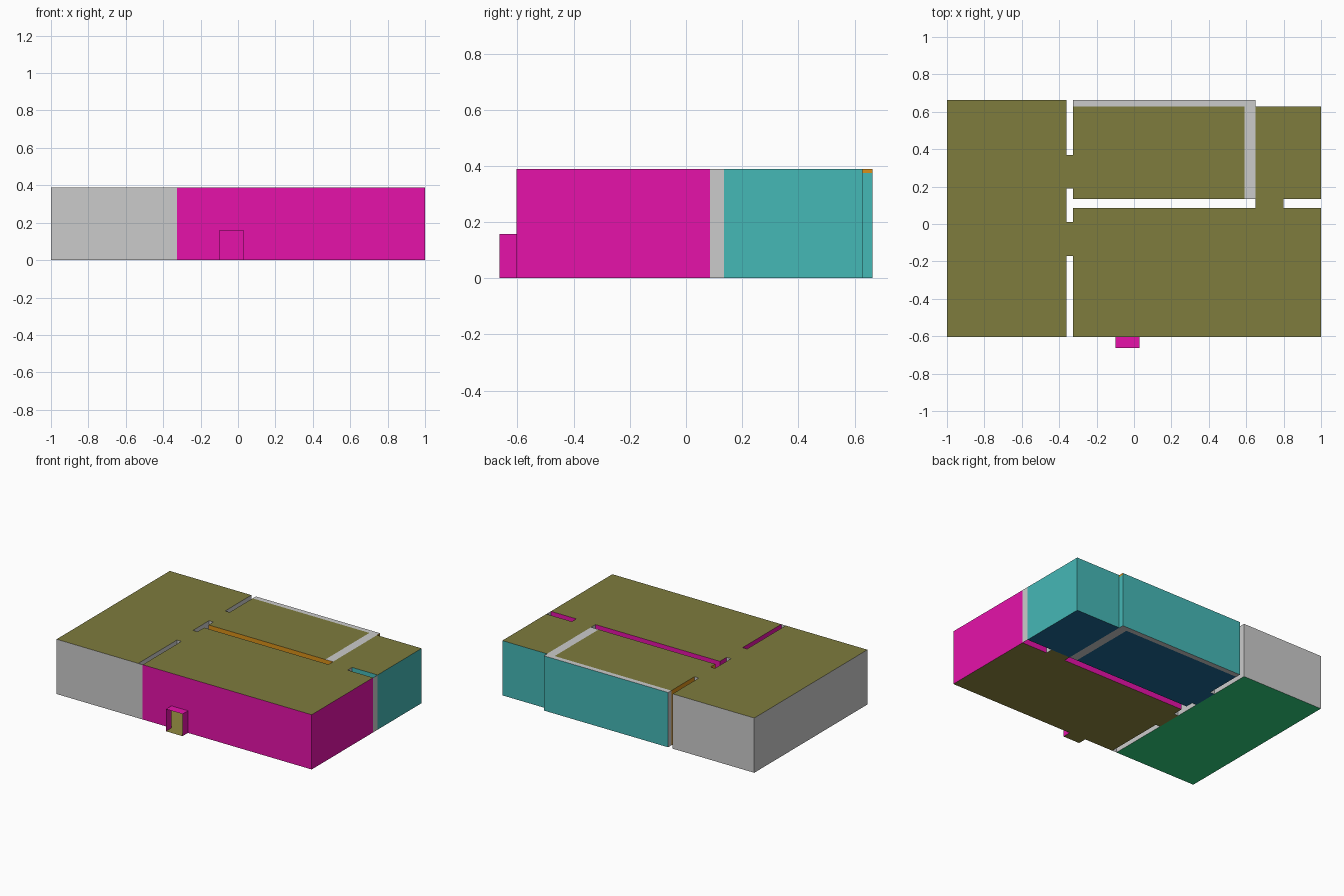
import bpy, bmesh

if "Cube" in bpy.data.objects:
    bpy.data.objects.remove(bpy.data.objects["Cube"])

H, LOW, DOOR = 0.388, 0.375, 0.157    # room height, step trim height, entry height
XL, XR = -0.36, -0.325                # gap between left room and right rooms
YF, YB = 0.085, 0.135                 # gap between front and back rooms
YP, Y0, Y1, Y2 = -0.664, -0.603, 0.628, 0.664  # porch, front, recessed back, main back


def mat(name, rgb):
    m = bpy.data.materials.new(name)
    m.diffuse_color = (*rgb, 1)
    m.use_nodes = True
    m.node_tree.nodes["Principled BSDF"].inputs["Base Color"].default_value = m.diffuse_color
    return m


MAGENTA = mat("magenta", (0.79, 0.006, 0.40))
TEAL = mat("teal", (0.06, 0.48, 0.47))
ORANGE = mat("orange", (0.70, 0.28, 0.01))
OLIVE = mat("olive", (0.21, 0.20, 0.048))
FLOOR_OLIVE = mat("floor_olive", (0.28, 0.25, 0.05))
GREEN = mat("green", (0.03, 0.65, 0.22))
NAVY = mat("navy", (0.013, 0.14, 0.30))


def make(name, quads, material=None):
    bm = bmesh.new()
    for q in quads:
        bm.faces.new([bm.verts.new(p) for p in q])
    bmesh.ops.remove_doubles(bm, verts=bm.verts, dist=1e-5)
    me = bpy.data.meshes.new(name)
    bm.to_mesh(me)
    bm.free()
    ob = bpy.data.objects.new(name, me)
    bpy.context.collection.objects.link(ob)
    if material:
        me.materials.append(material)
    return ob


def walls(name, paths, material=None, z0=0, z1=H):
    """Upright sheets along plan paths."""
    quads = []
    for path in paths:
        for (ax, ay), (bx, by) in zip(path, path[1:]):
            quads.append([(ax, ay, z0), (bx, by, z0), (bx, by, z1), (ax, ay, z1)])
    return make(name, quads, material)


def slabs(name, rects, z, material=None, up=True):
    """Level sheets from plan rectangles x0, x1, y0, y1."""
    quads = []
    for x0, x1, y0, y1 in rects:
        q = [(x0, y0, z), (x1, y0, z), (x1, y1, z), (x0, y1, z)]
        quads.append(q if up else q[::-1])
    return make(name, quads, material)


# Plan areas
left = (-1, XL, Y0, Y2)
front = (XR, 1, Y0, YF)
back = (XR, 0.59, YB, Y1)
closet = (0.65, 1, YB, Y1)
door_a = (XL, XR, 0.19, 0.37)
door_b = (XL, XR, -0.17, 0.01)
door_c = (0.65, 0.80, YF, YB)

# Ceilings and floors
slabs("ceilings", [left, front, back, closet, door_a, door_b, door_c], H, OLIVE)
slabs("left_floor", [left], 0, GREEN, False)
slabs("front_floor", [front, door_b, door_c, (-0.10, 0.03, YP, Y0)], 0, FLOOR_OLIVE, False)
slabs("back_floor", [back, closet, door_a], 0, NAVY, False)

# Left room walls, open at its two doorways
walls("left_walls", [[(XL, -0.17), (XL, Y0), (-1, Y0), (-1, Y2), (XL, Y2), (XL, 0.37)],
                     [(XL, 0.01), (XL, 0.19)]])

# Sheets closing the gaps on the front and right sides
walls("gap_covers", [[(XL, Y0), (XR, Y0)], [(1, YF), (1, YB)]])

# Front room walls, open at entry and inner doorways
walls("front_walls", [[(-0.10, Y0), (XR, Y0), (XR, -0.17)],
                      [(XR, 0.01), (XR, YF), (0.65, YF)],
                      [(0.80, YF), (1, YF), (1, Y0), (0.03, Y0)]], MAGENTA)
walls("entry_lintel", [[(-0.10, Y0), (0.03, Y0)]], MAGENTA, DOOR, H)

# Entry porch
walls("porch_sides", [[(x, YP), (x, Y0)] for x in (-0.10, 0.03)], MAGENTA, 0, DOOR)
slabs("porch_top", [(-0.10, 0.03, YP, Y0)], DOOR, MAGENTA)

# Inner doorway sides
walls("doorway_sides", [[(XL, y), (XR, y)] for y in (-0.17, 0.01, 0.19, 0.37)]
      + [[(x, YF), (x, YB)] for x in (0.65, 0.80)])

# Back room inner walls
walls("back_inner_walls", [[(XR, 0.19), (XR, YB), (0.65, YB)],
                           [(XR, 0.37), (XR, Y1), (0.59, Y1), (0.59, YB)]], ORANGE)

# Closet and back outside walls
walls("closet_walls", [[(0.80, YB), (1, YB), (1, Y1), (0.65, Y1), (0.65, YB)]], TEAL)
walls("back_outer_wall", [[(XR, Y2), (0.65, Y2)]], TEAL)
walls("step_wall", [[(0.65, Y2), (0.65, Y1)]], TEAL, 0, LOW)
walls("step_trim", [[(0.65, Y2), (0.65, Y1)]], ORANGE, LOW, H)
walls("thick_wall_end", [[(XR, Y1), (XR, Y2)]])

# Thick wall caps, top and bottom
caps = [(XR, 0.65, Y1, Y2), (0.59, 0.65, YB, Y1)]
slabs("thick_wall_top", caps, H)
slabs("thick_wall_base", caps, 0, None, False)
